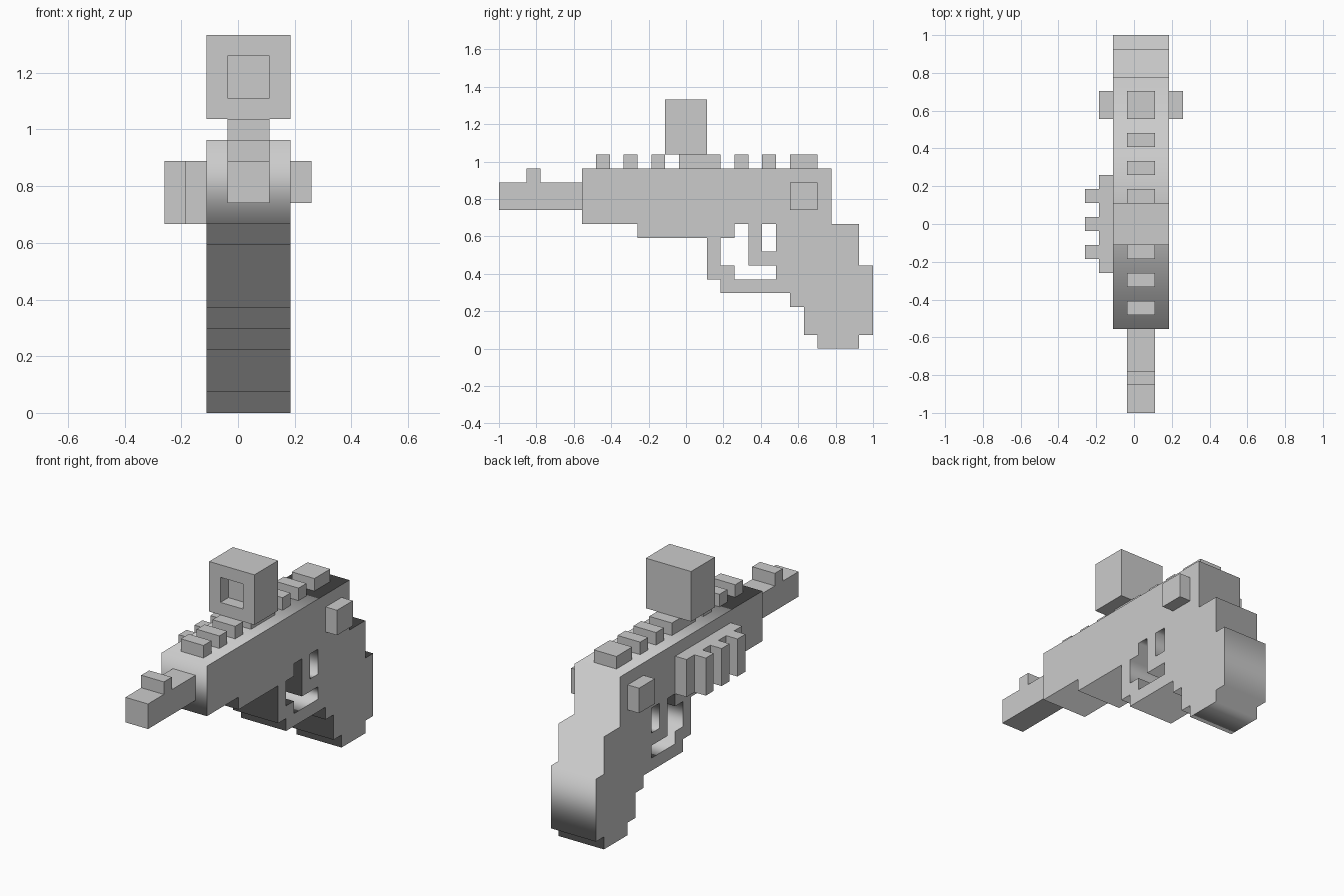
import bpy, bmesh, math
from mathutils import Matrix, Vector

U = 2 / 27  # one block of the grid

if "Cube" in bpy.data.objects:
    bpy.data.objects.remove(bpy.data.objects["Cube"], do_unlink=True)

grey = bpy.data.materials.new("plain grey")
grey.use_nodes = True
grey.diffuse_color = (0.6, 0.6, 0.6, 1)
grey.node_tree.nodes["Principled BSDF"].inputs["Base Color"].default_value = grey.diffuse_color


def place(x, y, z):
    """Grid units (y counted from the muzzle) to model units."""
    return Vector((x * U, y * U - 1, z * U))


def block(name, x, y, z, socket=False):
    """Box between (low, high) grid limits, optionally with a recess in its front."""
    low, high = place(x[0], y[0], z[0]), place(x[1], y[1], z[1])
    bm = bmesh.new()
    bmesh.ops.create_cube(bm, size=1, matrix=Matrix.Translation((low + high) / 2)
                          @ Matrix.Diagonal((*(high - low), 1)))
    if socket:
        front = min(bm.faces, key=lambda f: f.calc_center_median().y)
        bmesh.ops.inset_region(bm, faces=[front], thickness=U, use_even_offset=True)
        pocket = bmesh.ops.extrude_face_region(bm, geom=[front])
        verts = [g for g in pocket["geom"] if isinstance(g, bmesh.types.BMVert)]
        bmesh.ops.translate(bm, verts=verts, vec=(0, U, 0))
        if front.is_valid:
            bmesh.ops.delete(bm, geom=[front], context='FACES')
        bmesh.ops.recalc_face_normals(bm, faces=bm.faces)
    mesh = bpy.data.meshes.new(name)
    bm.to_mesh(mesh)
    bm.free()
    mesh.materials.append(grey)
    obj = bpy.data.objects.new(name, mesh)
    bpy.context.collection.objects.link(obj)
    return obj


def staircase(start, moves):
    """Corner points from a start and alternating (y, z) steps."""
    y, z = start
    points = [(y, z)]
    for i, step in enumerate(moves):
        y, z = (y + step, z) if i % 2 == 0 else (y, z + step)
        points.append((y, z))
    return points


# Frame: receiver, trigger guard and grip as one stepped side profile with two openings
outline = staircase((6, 9), [4, -1, 5, -3, 1, -1, 5, -1, 1, -2, 1, -1, 3, 1, 1, 5, -1, 3, -2, 4, -18])
guard_opening = staircase((16, 6), [1, -1, 3, 1, -2, 3, -1, -1, -1])
trigger_opening = staircase((19, 7), [1, 2, -1])

profile = bpy.data.curves.new("frame", 'CURVE')
profile.dimensions = '2D'
profile.fill_mode = 'BOTH'
profile.extrude = 2 * U
for loop in (outline, guard_opening, trigger_opening):
    spline = profile.splines.new('POLY')
    spline.points.add(len(loop) - 1)
    for point, (y, z) in zip(spline.points, loop):
        point.co = (y * U, z * U, 0, 1)
    spline.use_cyclic_u = True
profile.materials.append(grey)
frame = bpy.data.objects.new("frame", profile)
frame.rotation_euler = (math.pi / 2, 0, math.pi / 2)
frame.location = place(0.5, 0, 0)
bpy.context.collection.objects.link(frame)
bpy.ops.object.select_all(action='DESELECT')
frame.select_set(True)
bpy.context.view_layer.objects.active = frame
bpy.ops.object.convert(target='MESH')

# Barrel and sights
core = (-0.5, 1.5)
block("barrel", core, (0, 6), (10, 12))
block("front_sight", core, (2, 3), (12, 13))
block("rear_sight", core, (21, 23), (13, 14))

# Top rail teeth either side of the scope mount
for y in (7, 9, 11, 17, 19):
    block("rail_tooth", core, (y, y + 1), (13, 14))

# Scope with a recessed front lens
block("scope_mount", core, (13, 16), (13, 14))
block("scope", (-1.5, 2.5), (12, 15), (14, 18), socket=True)

# Knobs on both sides
for side, x in (("left", 2.5), ("right", -2.5)):
    block(side + "_knob", (x, x + 1), (21, 23), (10, 12))

# Ribbed plate on the right side
block("side_plate", (-2.5, -1.5), (10, 17), (9, 12))
for y in (11, 13, 15):
    block("side_rib", (-3.5, -2.5), (y, y + 1), (9, 12))
